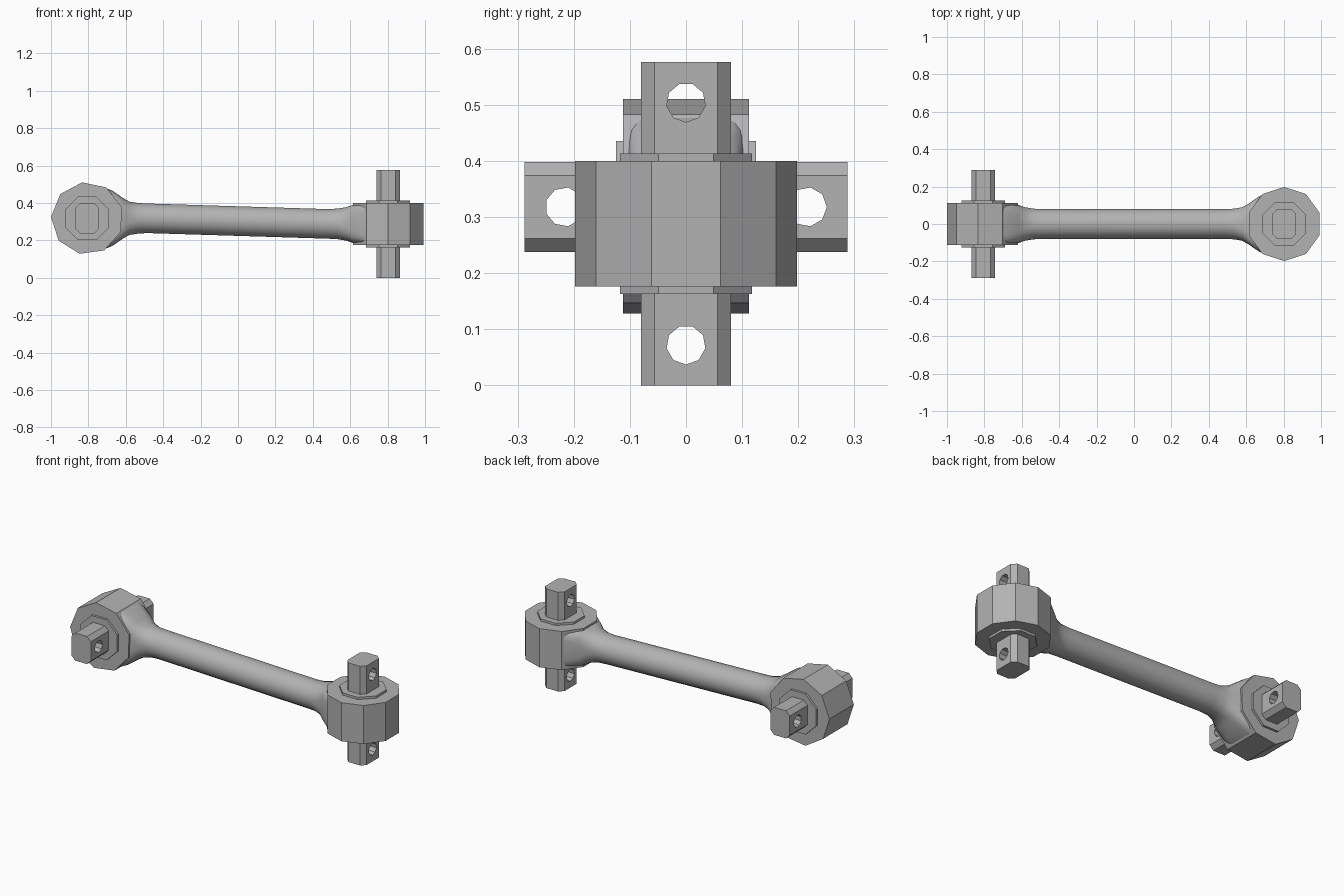
import bpy, bmesh, math
from mathutils import Matrix, Vector

cube = bpy.data.objects.get("Cube")
if cube:
    bpy.data.objects.remove(cube, do_unlink=True)

steel = bpy.data.materials.new("grey steel")
steel.use_nodes = True
GREY = (0.45, 0.45, 0.45, 1)
steel.diffuse_color = GREY
steel.node_tree.nodes["Principled BSDF"].inputs["Base Color"].default_value = GREY


def loft(name, rings):
    """Skin a closed solid through rings of points."""
    bm = bmesh.new()
    loops = [[bm.verts.new(p) for p in ring] for ring in rings]
    n = len(loops[0])
    for a, b in zip(loops, loops[1:]):
        for i in range(n):
            j = (i + 1) % n
            bm.faces.new((a[i], a[j], b[j], b[i]))
    bm.faces.new(loops[0])
    bm.faces.new(loops[-1])
    bmesh.ops.recalc_face_normals(bm, faces=bm.faces[:])
    mesh = bpy.data.meshes.new(name)
    bm.to_mesh(mesh)
    bm.free()
    mesh.materials.append(steel)
    obj = bpy.data.objects.new(name, mesh)
    bpy.context.collection.objects.link(obj)
    return obj


def prism(name, outline, low, high, place):
    rings = [[place @ Vector((u, v, w)) for u, v in outline] for w in (low, high)]
    return loft(name, rings)


def polygon(sides, radius, start):
    angles = [math.radians(start) + math.tau * i / sides for i in range(sides)]
    return [(radius * math.cos(a), radius * math.sin(a)) for a in angles]


# Pin section: a round bar with two wide flats
PIN = [(0.062, -0.056), (0.062, 0.056), (0.038, 0.08), (-0.038, 0.08),
       (-0.062, 0.056), (-0.062, -0.056), (-0.038, -0.08), (0.038, -0.08)]


def joint(side, place, sides, radius, start):
    """Eye, collars and drilled cross pin, built along local z."""
    prism(side + "_eye", polygon(sides, radius, start), -0.112, 0.112, place)
    prism(side + "_collar", polygon(8, 0.127, 22.5), -0.125, 0.125, place)
    pin = prism(side + "_pin", PIN, -0.288, 0.288, place)
    turn = Matrix.Rotation(math.pi / 2, 4, 'Y')
    for i, z in enumerate((-0.216, 0.216)):
        hole = place @ Matrix.Translation((0, 0, z)) @ turn
        cutter = prism(f"{side}_hole_cutter_{i}", polygon(9, 0.035, 0), -0.1, 0.1, hole)
        cutter.hide_render = True
        cutter.hide_set(True)
        cut = pin.modifiers.new("bolt_hole", 'BOOLEAN')
        cut.operation, cut.solver, cut.object = 'DIFFERENCE', 'EXACT', cutter
    # Bake the holes and drop the cutters
    graph = bpy.context.evaluated_depsgraph_get()
    drilled = bpy.data.meshes.new_from_object(pin.evaluated_get(graph))
    cutters = [m.object for m in pin.modifiers]
    pin.modifiers.clear()
    pin.data = drilled
    for c in cutters:
        bpy.data.objects.remove(c, do_unlink=True)


lying = Matrix.Translation((-0.806, 0, 0.318)) @ Matrix.Rotation(math.pi / 2, 4, 'X')
upright = Matrix.Translation((0.803, 0, 0.288))
joint("right", lying, 9, 0.194, 18)
joint("left", upright, 10, 0.198, 18)

# Rod flare: distance from eye centre, half size along the pin,
# half size across the pin, squareness of the section
FLARE = [(0.09, 0.108, 0.166, 8), (0.135, 0.108, 0.148, 6), (0.19, 0.102, 0.11, 4),
         (0.225, 0.09, 0.09, 2.6), (0.27, 0.083, 0.083, 2), (0.32, 0.08, 0.08, 2)]


def section(x, z, ry, rz, power, n=20):
    ring = []
    for i in range(n):
        a = math.tau * (i + 0.5) / n
        c, s = math.cos(a), math.sin(a)
        y = math.copysign(abs(c) ** (2 / power), c) * ry
        h = math.copysign(abs(s) ** (2 / power), s) * rz
        ring.append((x, y, z + h))
    return ring


rings = [section(-0.806 + d, 0.318, along, across, p) for d, along, across, p in FLARE]
rings += [section(0.803 - d, 0.288, across, along, p) for d, along, across, p in reversed(FLARE)]
rod = loft("rod", rings)
bpy.ops.object.select_all(action='DESELECT')
rod.select_set(True)
bpy.context.view_layer.objects.active = rod
bpy.ops.object.shade_smooth_by_angle(angle=math.radians(40))
